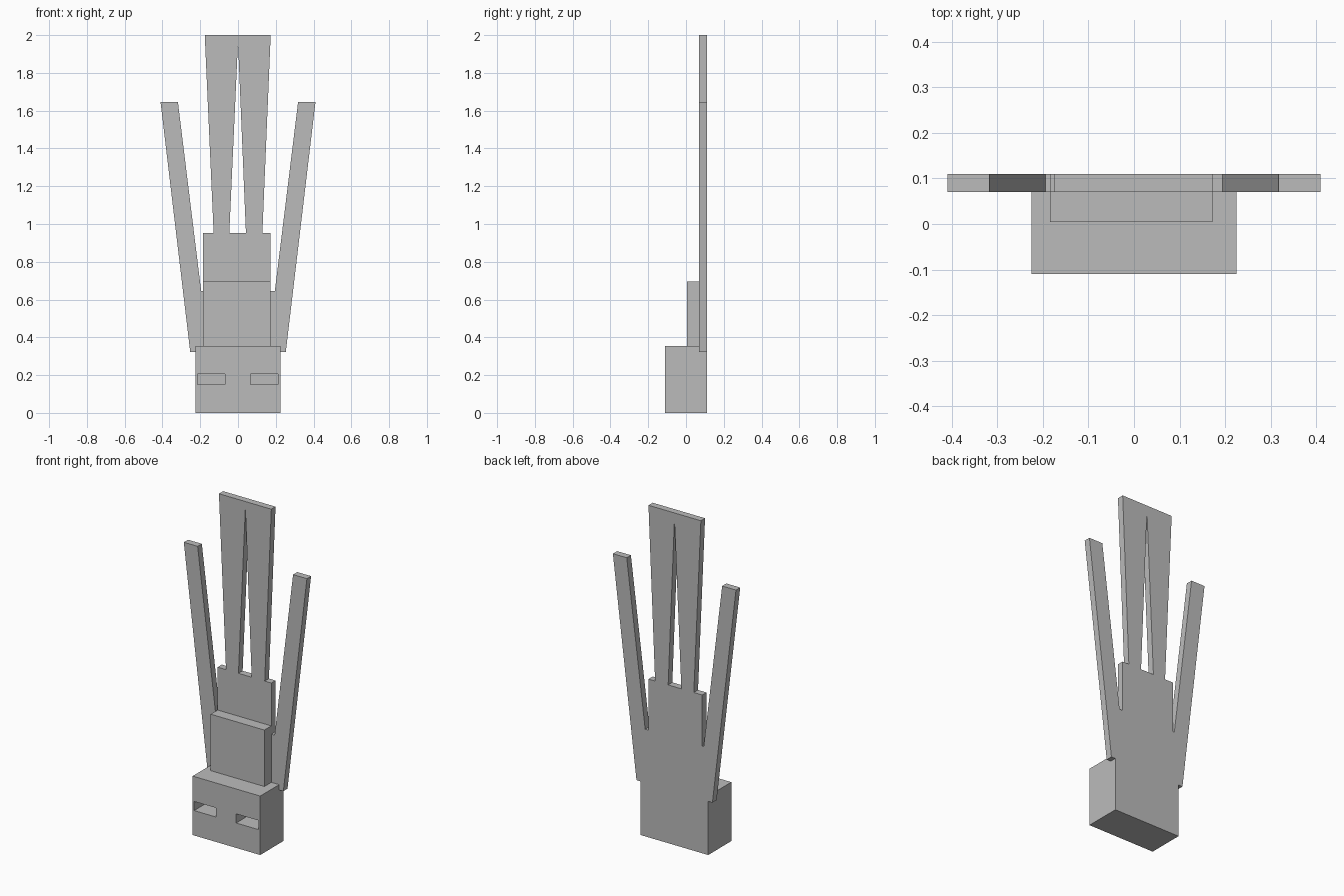
import bpy
import bmesh

cube = bpy.data.objects.get("Cube")
if cube:
    bpy.data.objects.remove(cube, do_unlink=True)

grey = bpy.data.materials.new("plain_grey")
grey.use_nodes = True
COLOUR = (0.5, 0.5, 0.5, 1)
grey.diffuse_color = COLOUR
grey.node_tree.nodes["Principled BSDF"].inputs["Base Color"].default_value = COLOUR

BACK = 0.11


def prism(name, outline, y_front, y_back):
    """Extrude an x-z outline from y_front to y_back."""
    bm = bmesh.new()
    face = bm.faces.new([bm.verts.new((x, y_front, z)) for x, z in outline])
    ext = bmesh.ops.extrude_face_region(bm, geom=[face])
    verts = [v for v in ext["geom"] if isinstance(v, bmesh.types.BMVert)]
    bmesh.ops.translate(bm, verts=verts, vec=(0, y_back - y_front, 0))
    bmesh.ops.recalc_face_normals(bm, faces=bm.faces)
    mesh = bpy.data.meshes.new(name)
    bm.to_mesh(mesh)
    bm.free()
    mesh.materials.append(grey)
    obj = bpy.data.objects.new(name, mesh)
    bpy.context.collection.objects.link(obj)
    return obj


def rect(x0, x1, z0, z1):
    return [(x0, z0), (x1, z0), (x1, z1), (x0, z1)]


# Head block with two recessed eye slots
head = prism("head", rect(-0.225, 0.225, 0, 0.355), -0.11, BACK)
for side, x0 in (("right", -0.215), ("left", 0.065)):
    cutter = prism(side + "_eye_cutter", rect(x0, x0 + 0.147, 0.15, 0.205), -0.2, 0.01)
    cutter.hide_render = True
    cutter.hide_set(True)
    cut = head.modifiers.new(side + "_eye", "BOOLEAN")
    cut.operation = "DIFFERENCE"
    cut.solver = "EXACT"
    cut.object = cutter

# Raised chest block
prism("chest", rect(-0.185, 0.173, 0.355, 0.695), 0.004, 0.07)

# Flat body plate with splayed arms and two flared legs joined at the tips
half = [(0.225, 0.355), (0.225, 0.323), (0.253, 0.323), (0.41, 1.645),
        (0.318, 1.645), (0.195, 0.645), (0.173, 0.645), (0.173, 0.953),
        (0.129, 0.953), (0.173, 2.0)]
mirrored = [(-x, z) for x, z in reversed(half)]
# The torso reaches slightly further on its right side
mirrored = [(-0.185 if x == -0.173 and z < 1 else x, z) for x, z in mirrored]
gap = [(-0.046, 0.953), (0, 1.965), (0.042, 0.953)]

# The plate is split at the torso top so that the leg gap stays open
torso = half[:8] + mirrored[2:]
prism("torso_and_arms", torso, 0.07, BACK)
legs = [half[9], half[8], gap[2], gap[1], gap[0], mirrored[1], (-0.176, 2.0)]
prism("legs", legs, 0.07, BACK)
